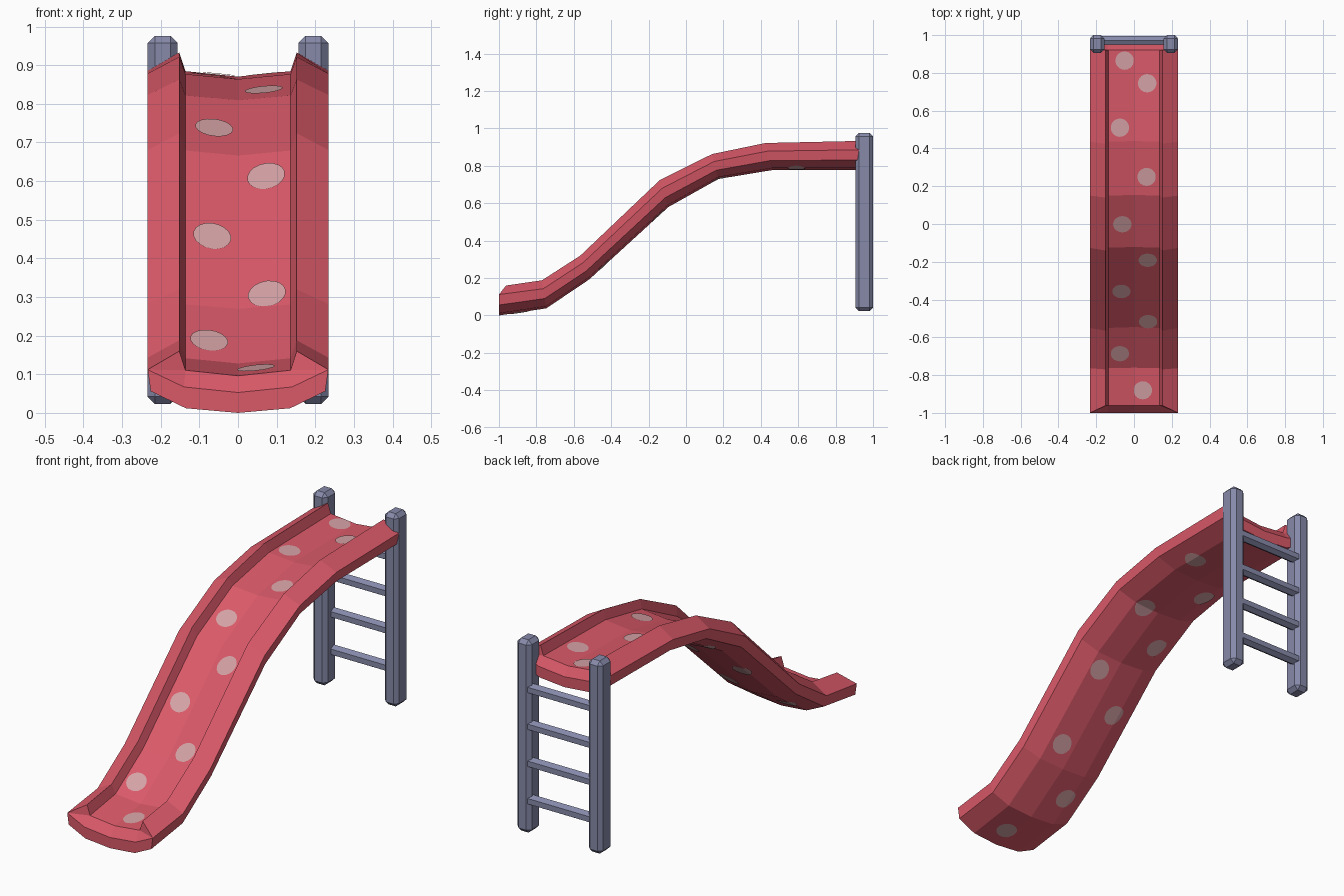
import bpy, bmesh, math
from mathutils import Vector

if "Cube" in bpy.data.objects:
    bpy.data.objects.remove(bpy.data.objects["Cube"])


def material(name, rgb):
    m = bpy.data.materials.new(name)
    m.diffuse_color = (*rgb, 1)
    m.use_nodes = True
    m.node_tree.nodes["Principled BSDF"].inputs["Base Color"].default_value = m.diffuse_color
    return m


red = material("slide red", (0.70, 0.10, 0.14))
pale = material("pale pink", (0.66, 0.36, 0.375))
blue = material("blue grey", (0.242, 0.254, 0.402))


def finish(bm, name, mat):
    bmesh.ops.recalc_face_normals(bm, faces=bm.faces)
    me = bpy.data.meshes.new(name)
    bm.to_mesh(me)
    bm.free()
    me.materials.append(mat)
    ob = bpy.data.objects.new(name, me)
    bpy.context.collection.objects.link(ob)
    return ob


# Chute: bottom and rim side-view points (y, z), with a trough cross-section (x, height share)
path = [((-1, 0), (-.962, .16)), ((-.747, .038), (-.77, .188)),
        ((-.517, .193), (-.565, .32)), ((-.094, .58), (-.14, .724)),
        ((.174, .73), (.14, .863)), ((.46, .777), (.425, .922)),
        ((.95, .777), (.92, .933))]
half = [(0, 0), (.135, .075), (.226, .35), (.234, .70), (.152, 1), (.136, .69), (0, .6)]
profile = half + [(-x, h) for x, h in half[-2:0:-1]]
n = len(profile)
outer = {0, 1, 2, 3, 9, 10, 11}

bm = bmesh.new()
rings = []
for k, (b, t) in enumerate(path):
    end = k in (0, len(path) - 1)
    ring = []
    for i, (x, h) in enumerate(profile):
        y = b[0] + (t[0] - b[0]) * h
        if end:
            y = b[0] if i in outer else t[0]
        ring.append(bm.verts.new((x, y, b[1] + (t[1] - b[1]) * h)))
    rings.append(ring)
for a, b in zip(rings, rings[1:]):
    for i in range(n):
        j = (i + 1) % n
        bm.faces.new((a[i], a[j], b[j], b[i]))

# Bevelled lips closing both ends
for r, (b, t) in ((rings[0], path[0]), (rings[-1], path[-1])):
    def mid(x, h):
        return bm.verts.new((x, b[0], b[1] + (t[1] - b[1]) * h))
    m0 = mid(0, .33)
    for b1, s, o, rim, i1 in ((1, 2, 3, 4, 5), (11, 10, 9, 8, 7)):
        m1 = mid(math.copysign(.14, profile[b1][0]), .42)
        for f in ((r[6], r[i1], m1, m0), (r[i1], r[rim], r[o]), (r[i1], r[o], m1),
                  (m1, r[o], r[s]), (m1, r[s], r[b1]), (m0, m1, r[b1], r[0])):
            bm.faces.new(f)
slide = finish(bm, "slide_chute", red)
bpy.context.view_layer.update()


# Painted spots: discs split at the chute creases and laid onto its surface
def spots(name, places, direction, creases):
    out = bmesh.new()
    down = Vector((0, 0, direction))
    for x, y in places:
        _, _, normal, _ = slide.ray_cast(Vector((x, y, -3 * direction)), down)
        d = bmesh.new()
        bmesh.ops.create_circle(d, cap_ends=True, segments=18, radius=.049)
        for v in d.verts:
            v.co = (x + v.co.x, y + v.co.y * abs(normal.z), 0)
        cuts = [((c, 0, 0), (1, 0, 0)) for c in (-.135, 0, .135)]
        cuts += [((0, c, 0), (0, 1, 0)) for c in creases]
        for co, no in cuts:
            bmesh.ops.bisect_plane(d, geom=d.verts[:] + d.edges[:] + d.faces[:],
                                   plane_co=co, plane_no=no)
        bmesh.ops.triangulate(d, faces=d.faces[:])
        new = {}
        for v in d.verts:
            hit, loc, nor, _ = slide.ray_cast(Vector((v.co.x, v.co.y, -3 * direction)), down)
            new[v] = out.verts.new(loc + nor * .003)
        for f in d.faces:
            g = out.faces.new([new[v] for v in f.verts])
            g.normal_update()
            if g.normal.z * direction > 0:
                g.normal_flip()
        d.free()
    me = bpy.data.meshes.new(name)
    out.to_mesh(me)
    out.free()
    me.materials.append(pale)
    bpy.context.collection.objects.link(bpy.data.objects.new(name, me))


spots("floor_spots", [(-.05, .865), (.07, .745), (-.075, .51), (.067, .25), (-.062, 0),
                      (.073, -.19), (-.067, -.355), (.075, -.515), (-.075, -.685),
                      (.047, -.88)], -1,
      [b[0] + (t[0] - b[0]) * .64 for b, t in path[1:-1]])
spots("underside_spots", [(.12, .59), (-.12, .365), (.08, .175), (-.12, .02), (.085, -.15),
                          (-.11, -.28), (.07, -.44), (-.11, -.63), (.03, -.89)], 1,
      [b[0] for b, t in path[1:-1]])

# Ladder posts with chamfered edges
for side, label in ((-1, "left"), (1, "right")):
    bm = bmesh.new()
    bmesh.ops.create_cube(bm, size=1)
    for v in bm.verts:
        v.co = (side * .195 + v.co.x * .078, .953 + v.co.y * .094, .4995 + v.co.z * .953)
    bmesh.ops.bevel(bm, geom=bm.edges[:], offset=.019, segments=1, affect='EDGES')
    finish(bm, label + "_post", blue)

# Six-sided rungs
for k, z in enumerate((.185, .37, .553, .735)):
    bm = bmesh.new()
    ends = [[bm.verts.new((x, .972 + .027 * math.cos(math.pi / 3 * i + math.pi / 6),
                           z + .027 * math.sin(math.pi / 3 * i + math.pi / 6)))
             for i in range(6)] for x in (-.18, .18)]
    for i in range(6):
        j = (i + 1) % 6
        bm.faces.new((ends[0][i], ends[0][j], ends[1][j], ends[1][i]))
    bm.faces.new(ends[0])
    bm.faces.new(ends[1])
    finish(bm, "rung_%d" % (k + 1), blue)
